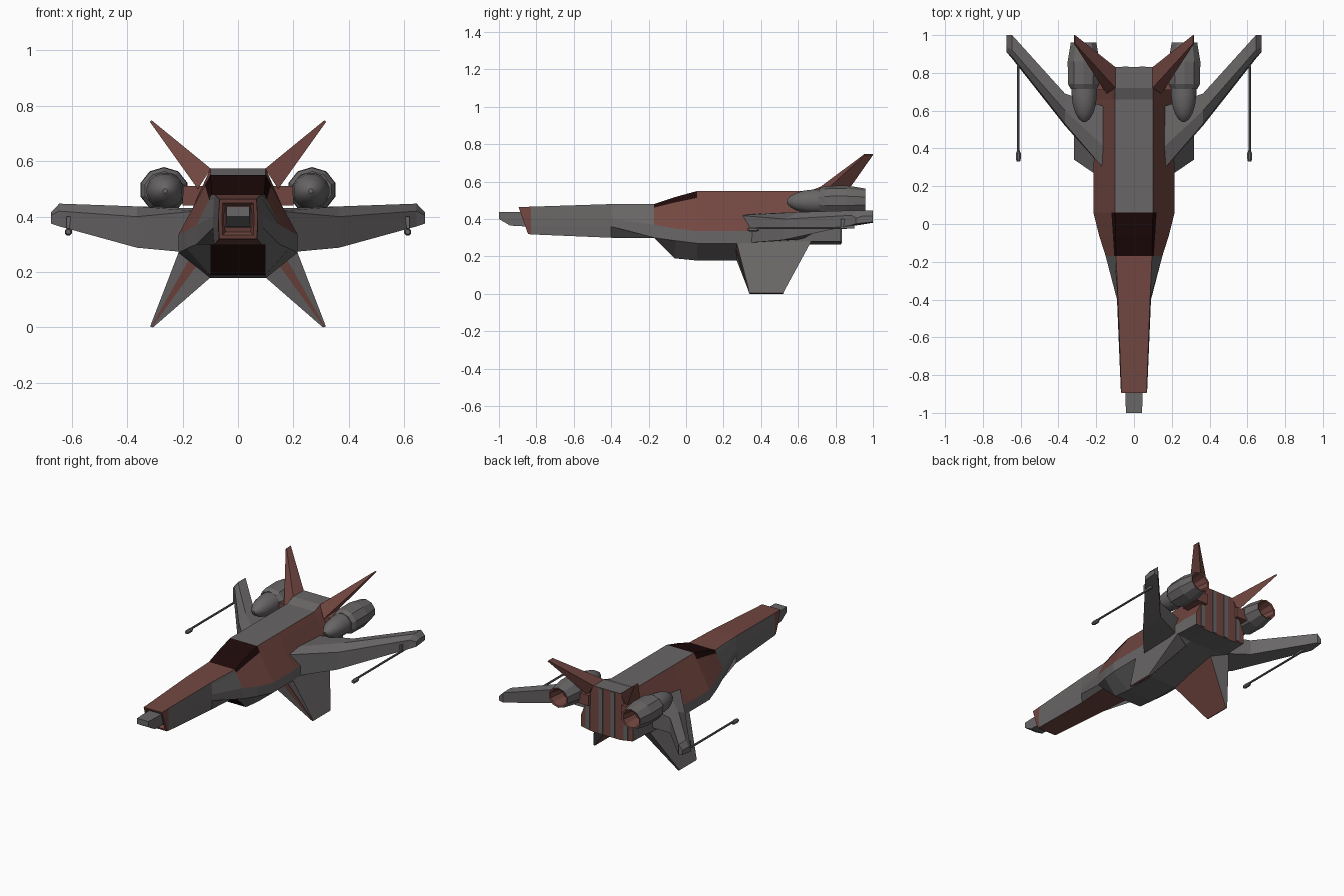
import bpy, bmesh, math

if "Cube" in bpy.data.objects:
    bpy.data.objects.remove(bpy.data.objects["Cube"])

def mat(name, c):
    m = bpy.data.materials.new(name)
    m.diffuse_color = (*c, 1)
    m.use_nodes = True
    m.node_tree.nodes["Principled BSDF"].inputs["Base Color"].default_value = m.diffuse_color
    return m

GREY, RED, DARK = 0, 1, 2
MATS = [mat("hull grey", (.140, .132, .132)), mat("rust red", (.168, .062, .052)),
        mat("dark glass", (.013, .003, .003))]

def loft(name, rings, color=lambda i, j: GREY, mirror=False, caps=(GREY, GREY), smooth=False):
    """Skin a list of equal-length point rings; color(segment, side) picks the material."""
    bm = bmesh.new()
    vs = [[bm.verts.new(p) for p in r] for r in rings]
    n = len(rings[0])
    for i in range(len(rings) - 1):
        for j in range(n):
            k = (j + 1) % n
            f = bm.faces.new((vs[i][j], vs[i][k], vs[i + 1][k], vs[i + 1][j]))
            f.material_index = color(i, j)
            f.smooth = smooth
    for r, c in ((vs[0], caps[0]), (vs[-1], caps[1])):
        bm.faces.new(r).material_index = c
    bmesh.ops.recalc_face_normals(bm, faces=bm.faces)
    me = bpy.data.meshes.new(name)
    bm.to_mesh(me)
    bm.free()
    for m in MATS:
        me.materials.append(m)
    ob = bpy.data.objects.new(name, me)
    bpy.context.collection.objects.link(ob)
    if mirror:
        md = ob.modifiers.new("mirror", 'MIRROR')
        md.use_bisect_axis[0] = False
        md.use_mirror_merge = False
    return ob

def box(name, x0, x1, y0, y1, z0, z1, c, mirror=False):
    rings = [[(x0, y, z0), (x1, y, z0), (x1, y, z1), (x0, y, z1)] for y in (y0, y1)]
    return loft(name, rings, lambda i, j: c, mirror, (c, c))

def lathe(name, profile, cx, cz, n, color=lambda i, j: GREY, caps=(GREY, GREY), sx=1, smooth=False):
    """Turned part along y; profile is (y, radius)."""
    rings = [[(cx + sx * r * math.cos(2 * math.pi * (k + .5) / n), y,
               cz + r * math.sin(2 * math.pi * (k + .5) / n)) for k in range(n)] for y, r in profile]
    return loft(name, rings, color, True, caps, smooth)

# Fuselage: y, top w/z, upper side w/z, lower side w/z, bottom w/z, slant of the section
S = [(-.86, .045, .44, .05, .41, .05, .37, .045, .345, .35),
     (-.89, .055, .45, .057, .41, .057, .37, .055, .333, .35),
     (-.895, .067, .464, .07, .41, .07, .36, .068, .32, .35),
     (-.83, .069, .466, .072, .41, .072, .36, .07, .318, 0),
     (-.40, .085, .48, .09, .40, .09, .36, .085, .30, 0),
     (-.17, .095, .48, .15, .37, .15, .30, .10, .298, 0),
     (-.06, .097, .517, .185, .35, .185, .285, .10, .19, 0),
     (.06, .10, .55, .215, .335, .215, .27, .10, .178, 0),
     (.28, .10, .55, .215, .335, .215, .27, .10, .178, 0),
     (.66, .10, .55, .20, .35, .20, .28, .10, .265, 0),
     (.72, .10, .573, .195, .36, .195, .28, .10, .265, 0),
     (.83, .10, .573, .19, .36, .19, .28, .10, .265, 0)]

def section(y, tw, tz, uw, uz, lw, lz, bw, bz, sl):
    t = .17  # shoulder point just below the top edge
    half = [(tw, tz), (tw + t * (uw - tw), tz + t * (uz - tz)), (uw, uz), (lw, lz), (bw, bz)]
    ring = half + [(-x, z) for x, z in reversed(half)]
    return [(x, y + (tz - z) * sl, z) for x, z in ring]

def hull_color(i, j):
    side = min(j, 8 - j) if j < 9 else -1   # -1 top, 0 shoulder, 1 flank, 2 side, 3 belly, 4 bottom
    if i < 3:
        return RED
    if i < 5:
        return RED if side in (-1, 4) else GREY
    if i < 7 and side in (-1, 0):
        return DARK
    if i == 5 and side == 4:
        return DARK
    return RED if side in (0, 1) else GREY

loft("fuselage", [section(*s) for s in S], hull_color, caps=(RED, RED))

# Nose sensor block
loft("nose_tip", [[(-w, y, a), (w, y, a), (w, y, b), (-w, y, b)] for y, w, a, b in
                  ((-.85, .045, .36, .437), (-.94, .045, .365, .437), (-1, .042, .40, .437))])

# Tail plate stripes
box("tail_stripe", .03, .06, .828, .834, .27, .57, GREY, True)
box("tail_edge_stripe", .125, .155, .828, .834, .28, .43, GREY, True)

# Swept wings: x, then (y, z) around the section
W = [(.15, (.28, .268), (.28, .42), (.40, .43), (.62, .42), (.62, .29)),
     (.365, (.52, .288), (.53, .40), (.60, .437), (.69, .43), (.69, .33)),
     (.645, (.875, .365), (.885, .42), (.92, .447), (1.0, .445), (1.0, .38)),
     (.675, (.91, .375), (.91, .405), (.94, .415), (1.0, .415), (1.0, .385))]
loft("wing", [[(w[0], y, z) for y, z in w[1:]] for w in W], mirror=True)

# Lower stabiliser fins, red on the inner face
loft("lower_fin", [[(.213, .27, .275), (.10, .27, .18), (.10, .62, .25), (.205, .67, .28)],
                   [(.317, .34, .004), (.307, .34, 0), (.307, .52, 0), (.317, .52, .004)]],
     lambda i, j: RED if j == 1 else GREY, True, (GREY, RED))
# Red band on the front of each lower fin
loft("lower_fin_band", [[(.177, .267, .245), (.150, .267, .222), (.150, .275, .222), (.177, .275, .245)],
                        [(.313, .337, .004), (.310, .337, .002), (.310, .343, .002), (.313, .343, .004)]],
     lambda i, j: RED, True, (RED, RED))

# Upper tail fins
loft("upper_fin", [[(.098, .72, .573), (.145, .69, .50), (.145, .83, .50), (.098, .83, .573)],
                   [(.312, .955, .748), (.318, .955, .742), (.318, 1, .742), (.312, 1, .748)]],
     lambda i, j: RED, True, (RED, RED))

# Engines: smooth intake dome, faceted nacelle with hollow nozzle, pylon
lathe("engine_dome", [(.54, .008), (.555, .028), (.585, .046), (.63, .06), (.68, .066), (.73, .066)],
      .263, .493, 16, sx=1.03, smooth=True)
lathe("engine_nacelle", [(.715, .066), (.74, .080), (.86, .082), (.96, .066), (.957, .056), (.86, .04)],
      .267, .497, 10, lambda i, j: RED if i >= 3 else GREY, (GREY, RED), sx=1.08)
box("engine_pylon", .12, .20, .71, .85, .44, .51, RED, True)

# Wing guns: barrel, muzzle and mount
lathe("gun_barrel", [(.36, .007), (.86, .007)], .612, .352, 8)
lathe("gun_muzzle", [(.33, .009), (.345, .014), (.375, .014), (.39, .007)], .612, .345, 8)
box("gun_mount", .605, .619, .83, .90, .35, .40, GREY, True)
